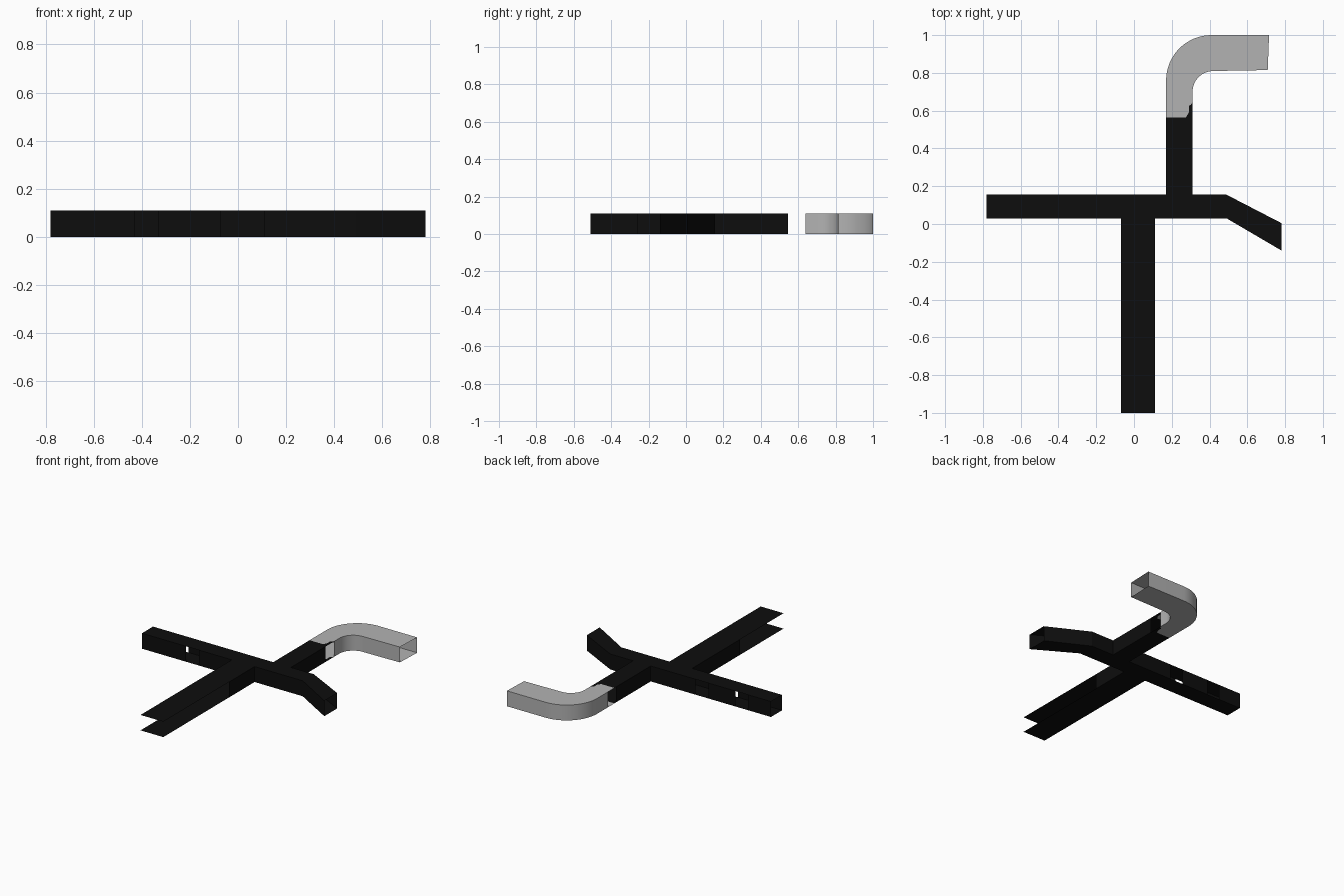
import bpy
import bmesh
from math import sin, cos, radians

cube = bpy.data.objects.get("Cube")
if cube:
    bpy.data.objects.remove(cube, do_unlink=True)

HEIGHT = 0.11


def material(name, value):
    mat = bpy.data.materials.new(name)
    mat.use_nodes = True
    color = (value, value, value, 1)
    mat.diffuse_color = color
    mat.node_tree.nodes["Principled BSDF"].inputs["Base Color"].default_value = color
    return mat


black = material("black", 0.004)
grey = material("grey", 0.45)


def make_object(name, bm, mat):
    mesh = bpy.data.meshes.new(name)
    bm.to_mesh(mesh)
    bm.free()
    mesh.materials.append(mat)
    obj = bpy.data.objects.new(name, mesh)
    bpy.context.collection.objects.link(obj)
    return obj


def plates(name, outline, mat):
    """Thin floor and ceiling sheets sharing one counterclockwise outline."""
    bm = bmesh.new()
    for z, points in ((0, outline[::-1]), (HEIGHT, outline)):
        bm.faces.new([bm.verts.new((x, y, z)) for x, y in points])
    return make_object(name, bm, mat)


def walls(name, paths, mat):
    """Upright sheets that follow each plan path."""
    bm = bmesh.new()
    for path in paths:
        low = [bm.verts.new((x, y, 0)) for x, y in path]
        high = [bm.verts.new((x, y, HEIGHT)) for x, y in path]
        for i in range(len(path) - 1):
            bm.faces.new((low[i], low[i + 1], high[i + 1], high[i]))
    return make_object(name, bm, mat)


def arc(cx, cy, r, steps=16):
    """Quarter turn from heading back to heading left."""
    angles = [radians(180 - 90 * i / steps) for i in range(steps + 1)]
    return [(cx + r * cos(a), cy + r * sin(a)) for a in angles]


# Plan lines shared by the corridors
W, E = -0.78, 0.78
F, B = 0.03, 0.155           # cross corridor front and back walls
SL, SR = -0.07, 0.11         # front corridor side walls
NL, NR = 0.17, 0.31          # back corridor side walls
KNEE = 0.49

# Cross corridor with its angled end
plates("cross_corridor_floor_and_ceiling",
       [(W, F), (KNEE, F), (E, -0.14), (E, 0.005), (KNEE, B), (W, B)], black)
walls("cross_corridor_front_walls",
      [[(W, F), (-0.43, F)], [(-0.33, F), (SL, F)],
       [(SR, F), (KNEE, F), (E, -0.14)]], black)
walls("cross_corridor_back_walls",
      [[(W, B), (-0.60, B)], [(-0.50, B), (-0.285, B)], [(-0.185, B), (NL, B)],
       [(NR, B), (KNEE, B), (E, 0.005)]], black)

# Front corridor, open toward its end
plates("front_corridor_floor_and_ceiling",
       [(SL, -1), (SR, -1), (SR, F), (SL, F)], black)
walls("front_corridor_walls",
      [[(SL, -0.51), (SL, F)], [(SR, -0.26), (SR, F)]], black)

# Back corridor, with a ragged seam against the bend
seam = [(NR, 0.645), (0.30, 0.63), (0.29, 0.625), (0.29, 0.59), (0.275, 0.565), (NL, 0.565)]
plates("back_corridor_floor_and_ceiling", [(NL, B), (NR, B)] + seam, black)
walls("back_corridor_walls", [[(x, B), (x, 0.545)] for x in (NL, NR)], black)

# Curved grey duct
outer = arc(NL + 0.24, 0.76, 0.24) + [(0.715, 1)]
inner = arc(NR + 0.11, 0.70, 0.11) + [(0.708, 0.815)]
inner = [(x, min(y, 0.815)) for x, y in inner]
plates("bend_floor_and_ceiling", seam[::-1] + inner + outer[::-1], grey)
bend = walls("bend_walls", [[(NL, 0.64)] + outer, [(NR, 0.64)] + inner], grey)

bpy.ops.object.select_all(action='DESELECT')
bend.select_set(True)
bpy.context.view_layer.objects.active = bend
bpy.ops.object.shade_smooth_by_angle(angle=radians(30))
